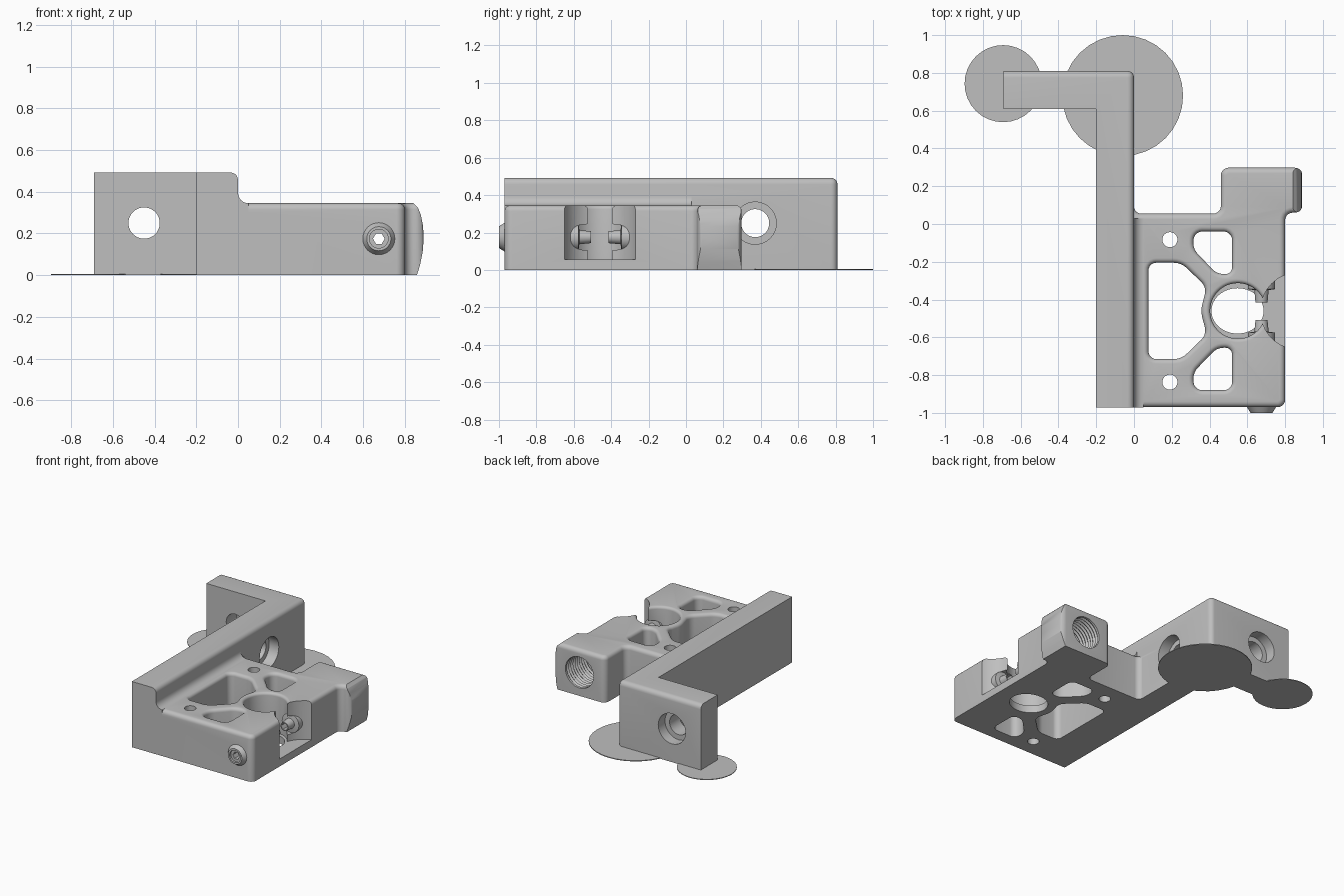
import bpy, bmesh, math
from mathutils import Vector

if "Cube" in bpy.data.objects:
    bpy.data.objects.remove(bpy.data.objects["Cube"], do_unlink=True)

GREY = (0.52, 0.52, 0.52, 1)
grey = bpy.data.materials.new("plain grey")
grey.use_nodes = True
grey.diffuse_color = GREY
grey.node_tree.nodes["Principled BSDF"].inputs["Base Color"].default_value = GREY

TOP = 0.345      # top of the clamp body
MID = -0.46      # symmetry line of the clamp body
AXIS = (0.675, 0.175)   # screw axis in x and z


def add_object(name, bm):
    bmesh.ops.recalc_face_normals(bm, faces=bm.faces)
    mesh = bpy.data.meshes.new(name)
    bm.to_mesh(mesh)
    bm.free()
    mesh.materials.append(grey)
    ob = bpy.data.objects.new(name, mesh)
    bpy.context.collection.objects.link(ob)
    return ob


def circle(cx, cy, r, n=40, ry=None):
    ry = ry or r
    return [(cx + r * math.cos(math.tau * i / n), cy + ry * math.sin(math.tau * i / n))
            for i in range(n)]


def rounded(points, size, steps=5):
    """Replace every corner of a polygon with a circular arc."""
    pts, out = [Vector(p) for p in points], []
    for i, c in enumerate(pts):
        a, b = pts[i - 1] - c, pts[(i + 1) % len(pts)] - c
        d = min(size, 0.45 * a.length, 0.45 * b.length)
        half = a.angle(b) / 2
        a.normalize()
        b.normalize()
        centre = c + (a + b).normalized() * d / math.cos(half)
        u, v = c + a * d - centre, c + b * d - centre
        for k in range(steps + 1):
            t = k / steps
            out.append(tuple(centre + (u * (1 - t) + v * t).normalized() * d * math.tan(half)))
    return out


def offset(points, dist):
    """Grow (or shrink) a counter-clockwise polygon."""
    pts, out = [Vector(p) for p in points], []
    for i, c in enumerate(pts):
        e = (c - pts[i - 1]).normalized()
        f = (pts[(i + 1) % len(pts)] - c).normalized()
        n1, n2 = Vector((e.y, -e.x)), Vector((f.y, -f.x))
        out.append(c + (n1 + n2) * dist / (1 + n1.dot(n2)))
    return out


def loft(name, points, levels, axis="z"):
    """Stack rings of an outline; each level is (position, offset)."""
    area = sum(points[i - 1][0] * p[1] - p[0] * points[i - 1][1] for i, p in enumerate(points))
    if area < 0:
        points = points[::-1]
    place = {"z": lambda u, v, w: (u, v, w), "y": lambda u, v, w: (u, w, v),
             "x": lambda u, v, w: (w, u, v)}[axis]
    bm = bmesh.new()
    rings = [[bm.verts.new(place(p.x, p.y, w)) for p in offset(points, d)] for w, d in levels]
    n = len(points)
    for low, high in zip(rings, rings[1:]):
        for i in range(n):
            bm.faces.new((low[i - 1], low[i], high[i], high[i - 1]))
    bm.faces.new(rings[0][::-1])
    bm.faces.new(rings[-1])
    return add_object(name, bm)


def edge_round(end, r, sign, steps=5):
    """Levels that round an edge over to the given end position."""
    arc = [math.pi / 2 * k / steps for k in range(steps + 1)]
    return [(end - r + r * math.sin(t), sign * r * (1 - math.cos(t))) for t in arc]


def combine(target, tool, operation="DIFFERENCE"):
    mod = target.modifiers.new("join", "BOOLEAN")
    mod.operation, mod.solver, mod.object = operation, "EXACT", tool
    bpy.context.view_layer.objects.active = target
    bpy.ops.object.modifier_apply(modifier=mod.name)
    bpy.data.objects.remove(tool, do_unlink=True)


def cut(target, points, levels, axis="z"):
    combine(target, loft("cutter", points, levels, axis))


# L-shaped wall with rounded outer edges
wall = loft("l_shaped_wall", [(-0.2, -0.971), (0, -0.971), (0, 0.81), (-0.69, 0.81),
                              (-0.69, 0.61), (-0.2, 0.61)], [(0, 0), (0.492, 0)])
bm = bmesh.new()
bm.from_mesh(wall.data)
soft = []
for e in bm.edges:
    on_x = all(abs(v.co.x) < 1e-4 for v in e.verts)
    on_y = all(abs(v.co.y - 0.81) < 1e-4 for v in e.verts)
    on_top = all(v.co.z > 0.48 for v in e.verts)
    if (on_x and on_y) or (on_top and (on_x or on_y)):
        soft.append(e)
bmesh.ops.bevel(bm, geom=soft, offset=0.035, segments=5, profile=0.5, affect="EDGES")
bm.to_mesh(wall.data)
bm.free()

# Clamp body and boss with a rounded top edge
outline = rounded([(-0.1, -0.97), (0.8, -0.97), (0.8, 0.06), (0.892, 0.06), (0.892, 0.298),
                   (0.46, 0.298), (0.46, 0.055), (-0.001, 0.055), (-0.001, 0.17),
                   (-0.1, 0.17)], 0.04)
body = loft("clamp_bracket", outline, [(0, 0)] + edge_round(TOP, 0.03, -1))

# Trim the outer side of the boss to a bulging curve
bulge = [(0.853, -0.02), (0.858, 0.001), (0.873, 0.05), (0.885, 0.11), (0.89, 0.175),
         (0.887, 0.235), (0.876, 0.29), (0.862, 0.325), (0.84, 0.346), (0.82, 0.36),
         (1, 0.36), (1, -0.02)]
cut(body, bulge, [(0, 0), (0.4, 0)], "y")

# Fillet between body top and wall
fillet = [(-0.02, 0.3), (0.05, 0.3), (0.05, TOP)]
fillet += [(0.05 - 0.05 * math.sin(t), 0.395 - 0.05 * math.cos(t))
           for t in [math.pi / 2 * k / 6 for k in range(1, 7)]] + [(-0.02, 0.395)]
combine(body, loft("fillet", fillet, [(-0.9705, 0), (0.03, 0)], "y"), "UNION")
combine(body, wall, "UNION")

# Windows through the body, with softened rims
rim = [(-0.1, 0)] + edge_round(TOP, 0.025, 1) + [(0.45, 0.025)]
window = [(0.077, -0.205), (0.25, -0.205), (0.385, -0.335), (0.352, MID)]
window += [(x, 2 * MID - y) for x, y in window[2::-1]]
cut(body, rounded(window, 0.04), rim)
pocket = [(0.32, -0.04), (0.52, -0.04), (0.52, -0.265), (0.44, -0.265), (0.31, -0.13)]
for side in (False, True):
    shape = [(x, 2 * MID - y if side else y) for x, y in pocket]
    cut(body, rounded(shape, 0.045), rim)
    cut(body, circle(0.19, -0.837 if side else -0.083, 0.04, 24), [(-0.1, 0), (0.45, 0)])

# Round seat and the side notch that opens into it
cut(body, circle(0.548, MID, 0.138, 48, 0.12), [(-0.1, 0), (0.1, 0)])
cut(body, circle(0.55, MID, 0.147, 48), [(0.055, 0)] + edge_round(TOP, 0.02, 1) + [(0.45, 0.02)])
cut(body, circle(0.874, MID, 0.204, 64), [(0.056, 0), (0.45, 0)])

# Screw channel and threaded socket in the boss
cut(body, circle(*AXIS, 0.07, 32), [(-1.05, 0), (0.05, 0)], "y")
thread = [(0.0, -0.05), (0.03, 0)]
thread += [(0.045 + 0.0125 * k, -0.01 * (k % 2)) for k in range(20)] + [(0.4, 0)]
cut(body, circle(*AXIS, 0.125, 40), thread, "y")

# Stepped mounting holes in both legs of the wall
cut(body, circle(0.37, 0.25, 0.075), [(-0.3, 0), (0.1, 0)], "x")
cut(body, circle(0.37, 0.25, 0.113), [(-0.08, 0), (0.1, 0)], "x")
cut(body, circle(-0.45, 0.25, 0.075), [(0.5, 0), (0.9, 0)], "y")
cut(body, circle(-0.45, 0.25, 0.113), [(0.73, 0), (0.9, 0)], "y")

# Hollow set screws meeting in the notch
front_screw = loft("front_screw", circle(*AXIS, 0.08, 32),
                   [(-1.0, -0.022), (-0.965, 0), (-0.96, -0.009), (-0.575, -0.009),
                    (-0.57, -0.042), (-0.508, -0.048)], "y")
cut(front_screw, circle(*AXIS, 0.045, 32), [(-1.1, 0), (-0.985, 0)], "y")
rear_screw = loft("rear_screw", circle(*AXIS, 0.071, 32),
                  [(-0.415, -0.039), (-0.35, -0.033), (-0.345, 0), (0.0, 0)], "y")
for screw in (front_screw, rear_screw):
    cut(screw, circle(*AXIS, 0.028, 6), [(-1.1, 0), (0.2, 0)], "y")

# Thin floor discs under the wall corner and its end
large_disc = loft("large_floor_disc", circle(-0.06, 0.68, 0.32, 32), [(0, 0), (0.006, 0)])
small_disc = loft("small_floor_disc", circle(-0.693, 0.743, 0.204, 32), [(0, 0), (0.005, 0)])

# Smooth shading with crisp edges
for ob in (body, front_screw, rear_screw, large_disc, small_disc):
    bpy.ops.object.select_all(action="DESELECT")
    ob.select_set(True)
    bpy.context.view_layer.objects.active = ob
    bpy.ops.object.shade_smooth_by_angle(angle=math.radians(35))
